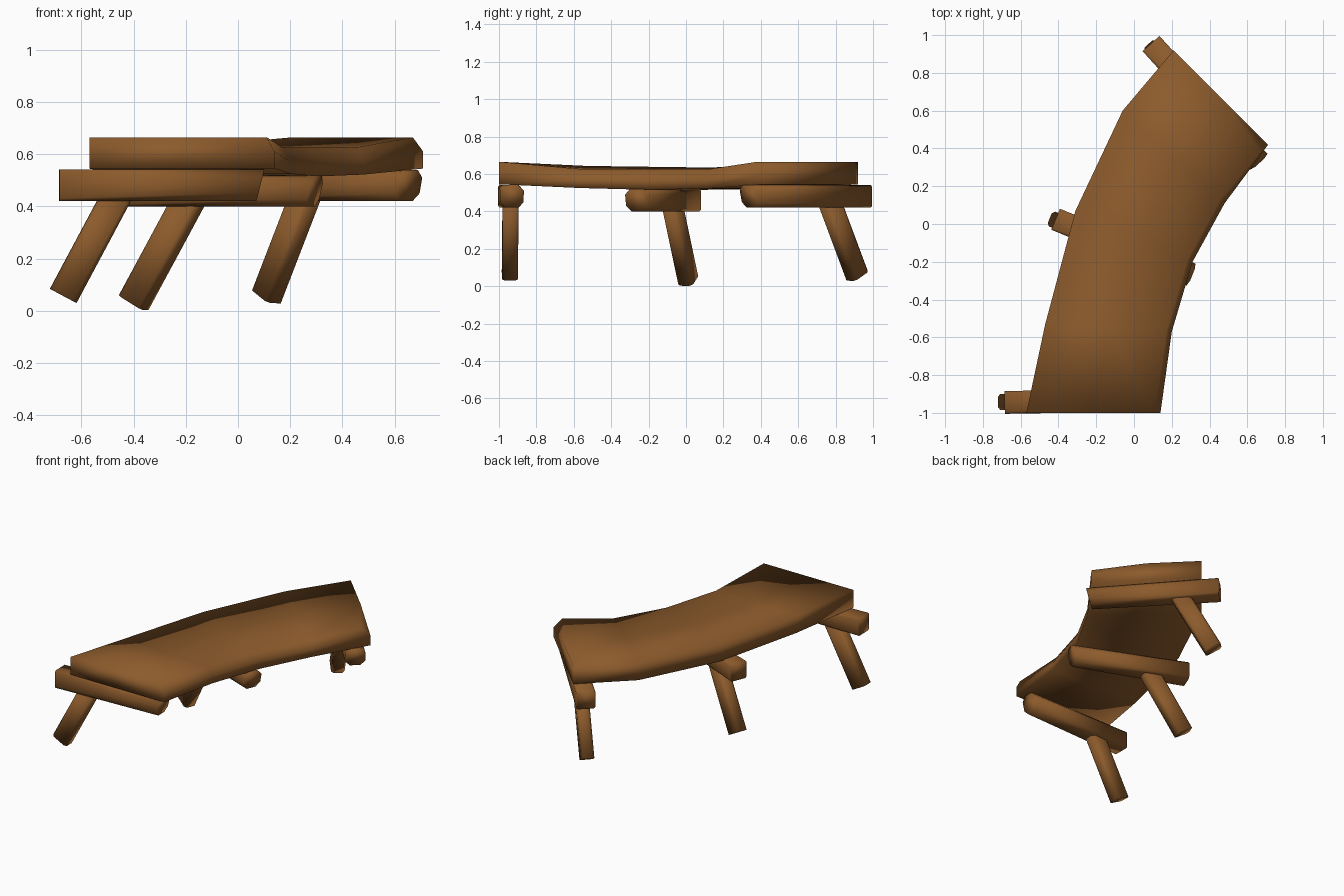
import bpy
from mathutils import Vector

if "Cube" in bpy.data.objects:
    bpy.data.objects.remove(bpy.data.objects["Cube"])

wood = bpy.data.materials.new("brown wood")
wood.diffuse_color = (0.265, 0.105, 0.025, 1)
wood.use_nodes = True
wood.node_tree.nodes["Principled BSDF"].inputs["Base Color"].default_value = wood.diffuse_color


def loft(name, rings):
    """Skin a list of equal-length rings and cap both ends."""
    n = len(rings[0])
    verts = [tuple(v) for r in rings for v in r]
    faces = []
    for i in range(len(rings) - 1):
        a, b = i * n, (i + 1) * n
        for k in range(n):
            m = (k + 1) % n
            faces.append((a + k, a + m, b + m, b + k))
    faces.append(tuple(reversed(range(n))))
    faces.append(tuple(range(len(verts) - n, len(verts))))
    mesh = bpy.data.meshes.new(name)
    mesh.from_pydata(verts, [], faces)
    mesh.materials.append(wood)
    ob = bpy.data.objects.new(name, mesh)
    bpy.context.collection.objects.link(ob)
    # consistent outward normals, smooth carved look
    bpy.ops.object.select_all(action='DESELECT')
    bpy.context.view_layer.objects.active = ob
    ob.select_set(True)
    bpy.ops.object.mode_set(mode='EDIT')
    bpy.ops.mesh.select_all(action='SELECT')
    bpy.ops.mesh.normals_make_consistent(inside=False)
    bpy.ops.object.mode_set(mode='OBJECT')
    bpy.ops.object.shade_smooth()
    return ob


def section(w, h, c):
    """Rectangle with corners cut by c, as 8 (u, v) points."""
    a, b = w / 2, h / 2
    return [(a, -b + c), (a, b - c), (a - c, b), (-a + c, b),
            (-a, b - c), (-a, -b + c), (-a + c, -b), (a - c, -b)]


# Curved seat slab: left point, right point, left top, right top, bottom height
stations = [
    ((-0.57, -1.00), (0.14, -1.00), 0.665, 0.665, 0.545),
    ((-0.47, -0.53), (0.20, -0.57), 0.643, 0.627, 0.525),
    ((-0.31, 0.07), (0.31, -0.20), 0.635, 0.625, 0.515),
    ((-0.06, 0.60), (0.48, 0.11), 0.640, 0.627, 0.522),
    ((0.21, 0.92), (0.71, 0.42), 0.665, 0.665, 0.545),
]
rings = []
for i, (l, r, zl, zr, zb) in enumerate(stations):
    l, r = Vector(l), Vector(r)
    edge = r + (l - r).normalized() * 0.03        # chamfered right edge
    if i == 4:
        edge = Vector((0.67, 0.38))
    mid = (l + r) / 2
    zm = (zl + zr) / 2 - (0 if i in (0, 4) else 0.005)
    rings.append([(*l, zb), (*mid, zb), (*r, zb), (*r, zr - 0.055),
                  (*edge, zr), (*mid, zm), (*l, zl)])
loft("seat", rings)

# Each support: beam left end, beam right end, beam centre height,
# leg foot centre, leg top centre
supports = {
    "front": ((-0.685, -0.945), (0.085, -0.93), 0.481,
              (-0.67, -0.942, 0.057), (-0.46, -0.938, 0.45)),
    "middle": ((-0.415, 0.025), (0.295, -0.265), 0.459,
               (-0.40, 0.012, 0.031), (-0.185, -0.072, 0.43)),
    "back": ((0.09, 0.955), (0.655, 0.335), 0.480,
             (0.11, 0.915, 0.056), (0.262, 0.768, 0.45)),
}
for name, (p, q, z, foot, top) in supports.items():
    p, q = Vector((*p, z)), Vector((*q, z))
    d = (q - p).normalized()
    side = d.cross(Vector((0, 0, 1)))
    up = Vector((0, 0, 1))

    # Beam: squared at the leg end, rounded and raked at the other
    beam = [[p + side * u + up * v for u, v in section(0.12, 0.12, 0.01)],
            [q + side * u + up * v + d * (v * 0.25)
             for u, v in section(0.125, 0.12, 0.03)]]
    loft(name + "_beam", beam)

    # Leg splayed outward along the beam
    foot, top = Vector(foot), Vector(top)
    axis = (top - foot).normalized()
    s = axis.cross(d).normalized()
    t = axis.cross(s).normalized()
    sec = section(0.085, 0.115, 0.015)
    loft(name + "_leg", [[o + s * u + t * v for u, v in sec]
                         for o in (foot, top)])
